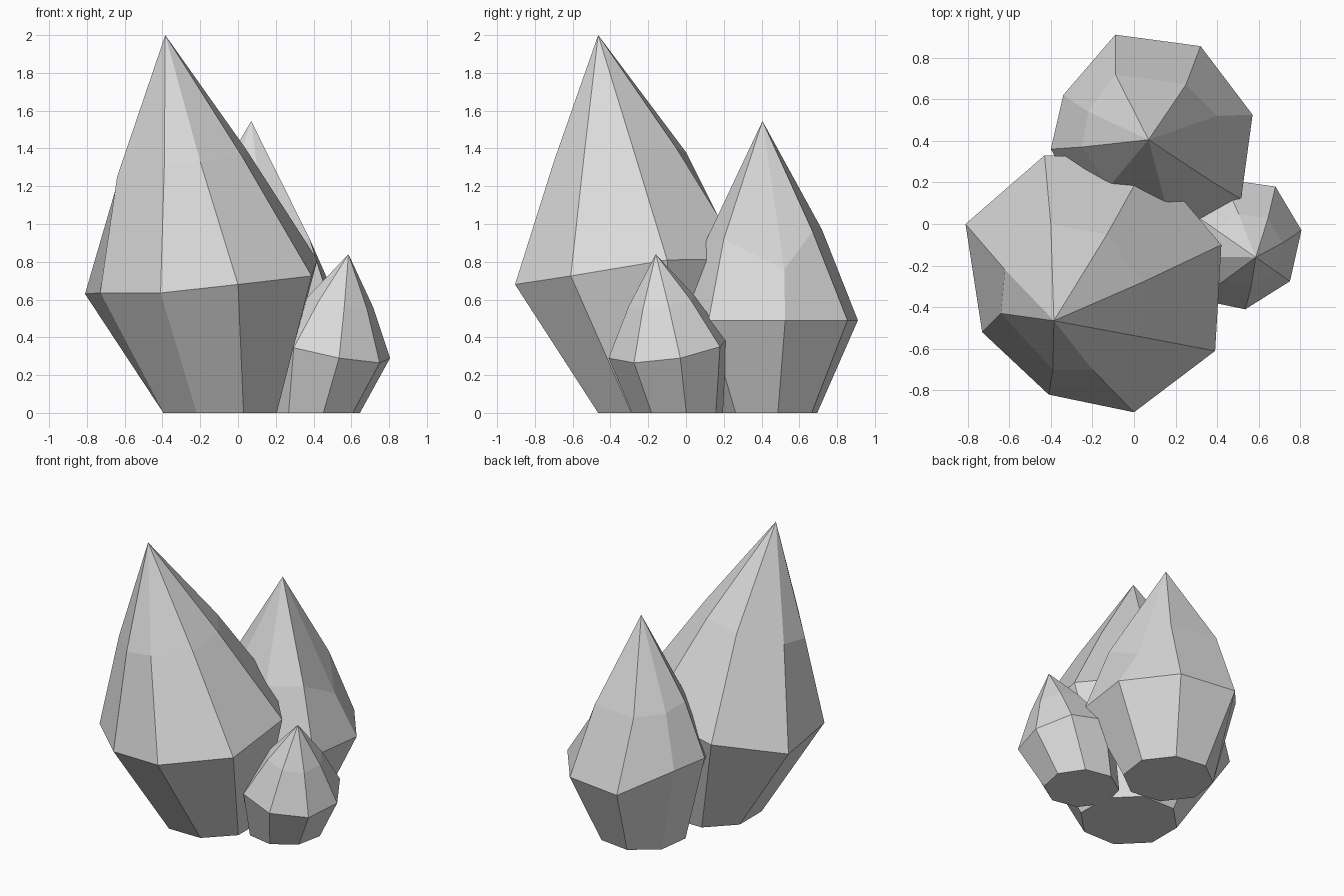
import bpy
import bmesh
from math import cos, sin, radians
from mathutils import Vector

cube = bpy.data.objects.get("Cube")
if cube:
    bpy.data.objects.remove(cube, do_unlink=True)

SIDES = 8


def flat_material(name, colour):
    mat = bpy.data.materials.new(name)
    mat.use_nodes = True
    mat.diffuse_color = colour
    mat.node_tree.nodes["Principled BSDF"].inputs["Base Color"].default_value = colour
    return mat


def octagon(centre, radius, start_angle):
    """Regular ground ring, running clockwise seen from above."""
    step = 360 / SIDES
    points = []
    for i in range(SIDES):
        angle = radians(start_angle - i * step)
        points.append(Vector((centre[0] + radius * cos(angle),
                              centre[1] + radius * sin(angle), 0)))
    return points


def halfway_ring(girdle, apex, bulge):
    """Ring between girdle and apex, pushed slightly away from the axis."""
    middle = sum((Vector(p) for p in girdle), Vector()) / len(girdle)
    ring = []
    for p in girdle:
        p = Vector(p)
        outward = (p - middle).normalized()
        ring.append(p.lerp(Vector(apex), 0.5) + outward * bulge)
    return ring


def crystal(name, rings, apex, material):
    """Skin a stack of rings from the ground up and close it at the apex."""
    bm = bmesh.new()
    loops = [[bm.verts.new(p) for p in ring] for ring in rings]
    tip = bm.verts.new(apex)
    bm.faces.new(loops[0])
    for i in range(SIDES):
        j = (i + 1) % SIDES
        for low, high in zip(loops, loops[1:]):
            bm.faces.new((low[i], low[j], high[j], high[i]))
        bm.faces.new((loops[-1][i], loops[-1][j], tip))
    bmesh.ops.recalc_face_normals(bm, faces=bm.faces)
    mesh = bpy.data.meshes.new(name)
    bm.to_mesh(mesh)
    bm.free()
    mesh.materials.append(material)
    obj = bpy.data.objects.new(name, mesh)
    bpy.context.collection.objects.link(obj)
    return obj


stone = flat_material("pale_grey_stone", (0.7, 0.7, 0.7, 1))

# Tall crystal, leaning to the front right
tall_girdle = [(.42, -.1, .81), (.39, -.61, .725), (0, -.905, .68), (-.41, -.82, .635),
               (-.73, -.52, .635), (-.81, 0, .63), (-.43, .33, .72), (.07, .31, .815)]
tall_shoulder = [(.04, -.28, 1.4), (.02, -.54, 1.36), (-.2, -.7, 1.33), (-.39, -.7, 1.31),
                 (-.64, -.43, 1.25), (-.62, -.22, 1.28), (-.4, 0, 1.38), (-.13, -.05, 1.4)]
crystal("tall_crystal",
        [octagon((-.095, -.165), .325, 22.5), tall_girdle, tall_shoulder],
        (-.385, -.465, 2), stone)

# Upright crystal at the back
back_girdle = [(-.09, .91, .49), (.32, .855, .49), (.57, .525, .49), (.515, .12, .49),
               (.2, -.05, .49), (-.2, 0, .5), (-.4, .36, .63), (-.34, .62, .62)]
back_shoulder = [(-.09, .72, .97), (.25, .67, .96), (.4, .52, .76), (.38, .2, .92),
                 (.15, .1, .9), (-.12, .18, .95), (-.25, .37, 1), (-.22, .54, .97)]
crystal("back_crystal",
        [octagon((.055, .41), .295, 105), back_girdle, back_shoulder],
        (.07, .405, 1.545), stone)

# Small crystal, leaning out to the side
small_apex = (.585, -.16, .84)
small_girdle = [(.805, -.03, .29), (.75, -.275, .265), (.535, -.41, .29), (.295, -.36, .345),
                (.2, -.15, .39), (.24, .08, .41), (.43, .215, .39), (.68, .18, .35)]
crystal("small_crystal",
        [octagon((.405, -.045), .245, 11), small_girdle,
         halfway_ring(small_girdle, small_apex, .02)],
        small_apex, stone)
